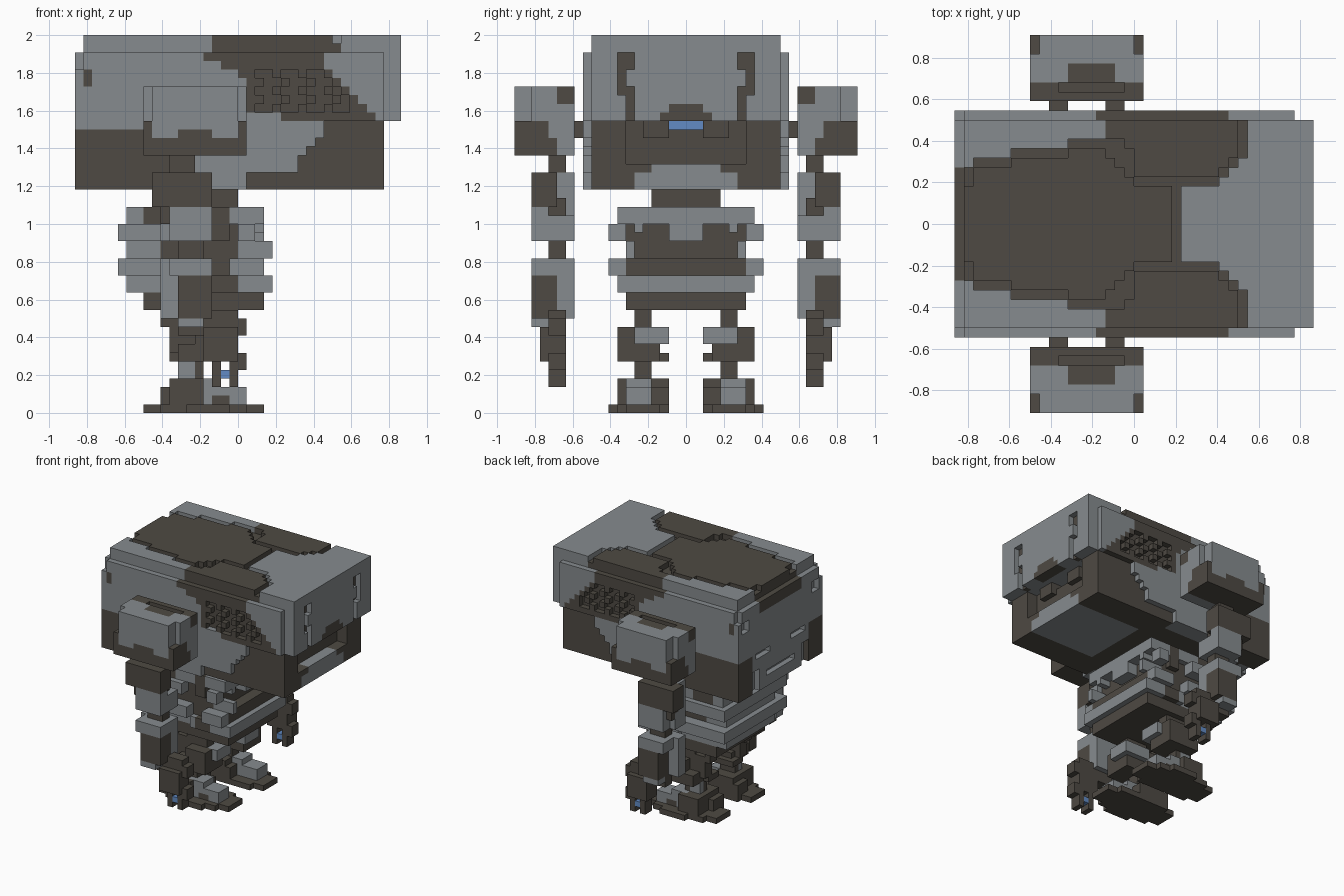
import bpy, bmesh
from mathutils import Vector

cube = bpy.data.objects.get("Cube")
if cube:
    bpy.data.objects.remove(cube, do_unlink=True)

V = 1 / 22          # edge of one block
G, D, B, CUT = 0, 1, 2, None


def material(name, rgb):
    m = bpy.data.materials.new(name)
    m.use_nodes = True
    m.diffuse_color = (*rgb, 1)
    m.node_tree.nodes["Principled BSDF"].inputs["Base Color"].default_value = (*rgb, 1)
    return m


MATS = [material("armour_grey", (0.240, 0.259, 0.272)),
        material("frame_dark", (0.077, 0.068, 0.056)),
        material("light_blue", (0.122, 0.260, 0.560))]

# direction and corner offsets of each side of a block
SIDES = [((1, 0, 0), ((1, 0, 0), (1, 1, 0), (1, 1, 1), (1, 0, 1))),
         ((-1, 0, 0), ((0, 0, 0), (0, 0, 1), (0, 1, 1), (0, 1, 0))),
         ((0, 1, 0), ((0, 1, 0), (0, 1, 1), (1, 1, 1), (1, 1, 0))),
         ((0, -1, 0), ((0, 0, 0), (1, 0, 0), (1, 0, 1), (0, 0, 1))),
         ((0, 0, 1), ((0, 0, 1), (1, 0, 1), (1, 1, 1), (0, 1, 1))),
         ((0, 0, -1), ((0, 0, 0), (0, 1, 0), (1, 1, 0), (1, 0, 0)))]


def fill(boxes):
    """Later boxes repaint or carve earlier ones: (colour, x0,x1, y0,y1, z0,z1)."""
    cells = {}
    for c, x0, x1, y0, y1, z0, z1 in boxes:
        for x in range(x0, x1):
            for y in range(y0, y1):
                for z in range(z0, z1):
                    if c is CUT:
                        cells.pop((x, y, z), None)
                    else:
                        cells[x, y, z] = c
    return cells


def mirrored(cells):
    return {(x, -1 - y, z): c for (x, y, z), c in cells.items()}


def build(name, cells):
    bm = bmesh.new()
    corners = {}
    for p, c in cells.items():
        for d, offs in SIDES:
            if tuple(a + b for a, b in zip(p, d)) in cells:
                continue
            vs = []
            for o in offs:
                q = tuple(a + b for a, b in zip(p, o))
                if q not in corners:
                    corners[q] = bm.verts.new(Vector((q[0] - 19, q[1], q[2])) * V)
                vs.append(corners[q])
            bm.faces.new(vs).material_index = c
    # merge flat areas of one colour
    bmesh.ops.dissolve_limit(bm, angle_limit=0.01, verts=bm.verts[:], edges=bm.edges[:],
                             delimit={'MATERIAL'})
    me = bpy.data.meshes.new(name)
    bm.to_mesh(me)
    bm.free()
    for m in MATS:
        me.materials.append(m)
    bpy.context.collection.objects.link(bpy.data.objects.new(name, me))


def centre_part(name, boxes):
    half = fill(boxes)
    build(name, {**half, **mirrored(half)})


def pair(name, boxes):
    cells = fill(boxes)
    build("left_" + name, cells)
    build("right_" + name, mirrored(cells))


# hull: shell, lower sides and underside
hull = [(G, 0, 36, 0, 12, 26, 42), (G, 1, 36, 0, 11, 42, 44), (G, 36, 38, 0, 11, 34, 44),
        (D, 1, 2, 11, 12, 38, 40),
        (D, 0, 9, 8, 12, 26, 33), (D, 9, 12, 8, 12, 26, 32), (D, 3, 25, 0, 9, 26, 27)]
# cheeks, set in behind the stepped edge of the side panels
for z, x in zip(range(26, 34), (20, 20, 26, 26, 27, 28, 29, 29)):
    hull += [(CUT, x, 36, 11, 12, z, z + 1), (D, x, 36, 9, 11, z, z + 1),
             (D, max(x, 25), 36, 0, 9, z, z + 1)]
# roof: dark floor, then raised plate tapering to the front
hull += [(CUT, 19, 24, 0, 4, 43, 44), (D, 19, 24, 0, 4, 42, 43)]
for x0, x1, y in ((1, 2, 6), (2, 6, 7), (6, 12, 8), (12, 16, 9), (16, 19, 11)):
    hull += [(CUT, x0, x1, 0, y, 43, 44), (D, x0, x1, 0, y, 42, 43)]
for x0, x1, y in ((1, 2, 4), (2, 6, 6), (6, 12, 7), (12, 16, 8), (16, 17, 7),
                  (17, 18, 6), (18, 19, 5), (19, 23, 4)):
    hull.append((D, x0, x1, 0, y, 43, 44))
hull.append((D, 0, 1, 0, 6, 40, 42))
# side hoods: floor and raised top, row by row
for y, x0, x1 in ((4, 19, 28), (5, 19, 29), (6, 18, 30), (7, 18, 31), (8, 17, 31),
                  (9, 16, 31), (10, 16, 31)):
    hull += [(CUT, x0, x1, y, y + 1, 43, 44), (D, x0, x1, y, y + 1, 41, 43)]
    if y > 4:
        hull.append((D, x0 + (5 < y < 9), x1 - 1, y, y + 1, 43, 44))
hull.append((D, 15, 29, 10, 12, 41, 42))
# slanted vent bands, sunk into the sides, with rows of pegs
for z in range(34, 41):
    left = {34: 24, 40: 17, 39: 19}.get(z, 20)
    hull.append((D, left, 69 - z, 10, 12, z, z + 1))
    if 35 <= z <= 39:
        hull.append((CUT, left + 1, 68 - z, 11, 12, z, z + 1))
        first = 20 if z == 39 else 21 + 2 * (z % 2)
        for x in range(first, 68 - z, 3):
            hull.append((D, x, x + 1, 11, 12, z, z + 1))
# face: slots, recess, sunken eye and chin
for y0, y1, z0, z1 in ((6, 8, 40, 42), (7, 8, 37, 40), (6, 7, 34, 38)):
    hull += [(D, 36, 37, y0, y1, z0, z1), (CUT, 37, 38, y0, y1, z0, z1)]
hull += [(D, 36, 38, 0, 2, 34, 36), (D, 36, 38, 2, 3, 34, 35),
         (CUT, 34, 36, 0, 7, 29, 34), (D, 32, 34, 0, 7, 29, 34),
         (CUT, 32, 34, 0, 2, 33, 34), (B, 31, 32, 0, 2, 33, 34), (D, 34, 35, 2, 5, 32, 34),
         (G, 23, 36, 0, 6, 26, 28), (G, 26, 36, 0, 4, 28, 29)]
# rear: shallow steps
hull += [(CUT, 0, 1, 9, 11, 38, 40), (CUT, 0, 1, 3, 7, 32, 33), (CUT, 0, 1, 0, 4, 28, 29),
         (CUT, 0, 1, 6, 8, 26, 30), (CUT, 0, 1, 11, 12, 40, 42)]
centre_part("hull", hull)

# torso: stacked bands round a dark core
centre_part("torso", [
    (D, 11, 19, 0, 4, 24, 26), (D, 8, 20, 0, 7, 12, 22),
    (G, 6, 22, 0, 8, 22, 24), (D, 8, 12, 7, 8, 22, 24), (D, 16, 18, 7, 8, 20, 24),
    (G, 5, 14, 0, 9, 20, 22), (G, 20, 22, 0, 2, 20, 22),
    (G, 20, 22, 5, 6, 21, 22), (G, 19, 21, 7, 9, 20, 22),
    (G, 6, 10, 0, 7, 18, 20), (G, 19, 23, 6, 7, 18, 20),
    (G, 5, 15, 0, 9, 16, 18), (D, 15, 22, 0, 7, 16, 18), (G, 18, 22, 7, 9, 16, 18),
    (G, 15, 23, 0, 8, 14, 16), (D, 16, 19, 7, 8, 14, 16), (G, 6, 15, 0, 7, 14, 16),
    (D, 8, 22, 0, 7, 12, 14)])

# shoulders with notched outer corners, top cap and axle pegs
pair("shoulder", [
    (G, 8, 20, 13, 20, 30, 38), (D, 8, 20, 15, 20, 30, 32),
    (D, 8, 9, 16, 20, 32, 34), (D, 19, 20, 16, 20, 32, 34), (D, 12, 16, 18, 20, 32, 33),
    (D, 8, 20, 13, 15, 37, 38), (D, 12, 17, 15, 17, 37, 38),
    (CUT, 8, 9, 18, 20, 34, 38), (CUT, 19, 20, 18, 20, 34, 38),
    (D, 8, 9, 13, 15, 36, 38), (D, 19, 20, 13, 15, 36, 38),
    (D, 11, 18, 14, 15, 36, 37), (CUT, 11, 18, 14, 15, 37, 38),
    (D, 10, 12, 12, 13, 32, 34), (D, 16, 18, 12, 13, 32, 34)])

# arms, bent slightly forward to the hands
pair("arm", [
    (D, 11, 14, 14, 16, 28, 30), (D, 9, 16, 15, 18, 24, 28), (D, 10, 15, 14, 17, 22, 25),
    (G, 10, 14, 13, 15, 23, 28), (G, 10, 16, 13, 16, 20, 23), (G, 11, 16, 16, 18, 20, 24),
    (D, 12, 15, 14, 16, 18, 20),
    (G, 10, 16, 13, 15, 11, 18), (G, 11, 16, 15, 18, 16, 18), (D, 12, 16, 15, 18, 11, 16)])
pair("hand", [
    (D, 12, 18, 14, 16, 9, 12), (D, 15, 19, 14, 17, 6, 10), (D, 18, 20, 14, 16, 9, 11),
    (D, 19, 20, 14, 16, 5, 7), (D, 18, 19, 14, 16, 11, 12),
    (G, 12, 15, 16, 18, 10, 11), (D, 16, 17, 14, 16, 3, 7), (D, 18, 19, 14, 16, 3, 7),
    (B, 17, 18, 14, 16, 4, 5)])

# legs and feet
pair("leg", [
    (D, 13, 17, 4, 6, 8, 13), (D, 12, 18, 3, 8, 6, 8), (D, 14, 18, 5, 8, 8, 10),
    (D, 10, 11, 4, 6, 10, 12), (D, 11, 13, 4, 6, 7, 11),
    (G, 14, 19, 2, 6, 8, 10), (D, 11, 15, 2, 5, 6, 7), (D, 12, 15, 4, 6, 4, 7),
    (G, 12, 14, 5, 6, 4, 6)])
pair("foot", [
    (D, 8, 22, 3, 7, 0, 1), (D, 10, 20, 2, 8, 0, 1), (D, 13, 18, 8, 9, 0, 1),
    (D, 10, 16, 2, 5, 1, 3), (D, 11, 15, 2, 8, 1, 4),
    (G, 15, 20, 4, 7, 1, 3), (G, 14, 17, 4, 7, 3, 4), (D, 16, 18, 6, 7, 1, 2)])
